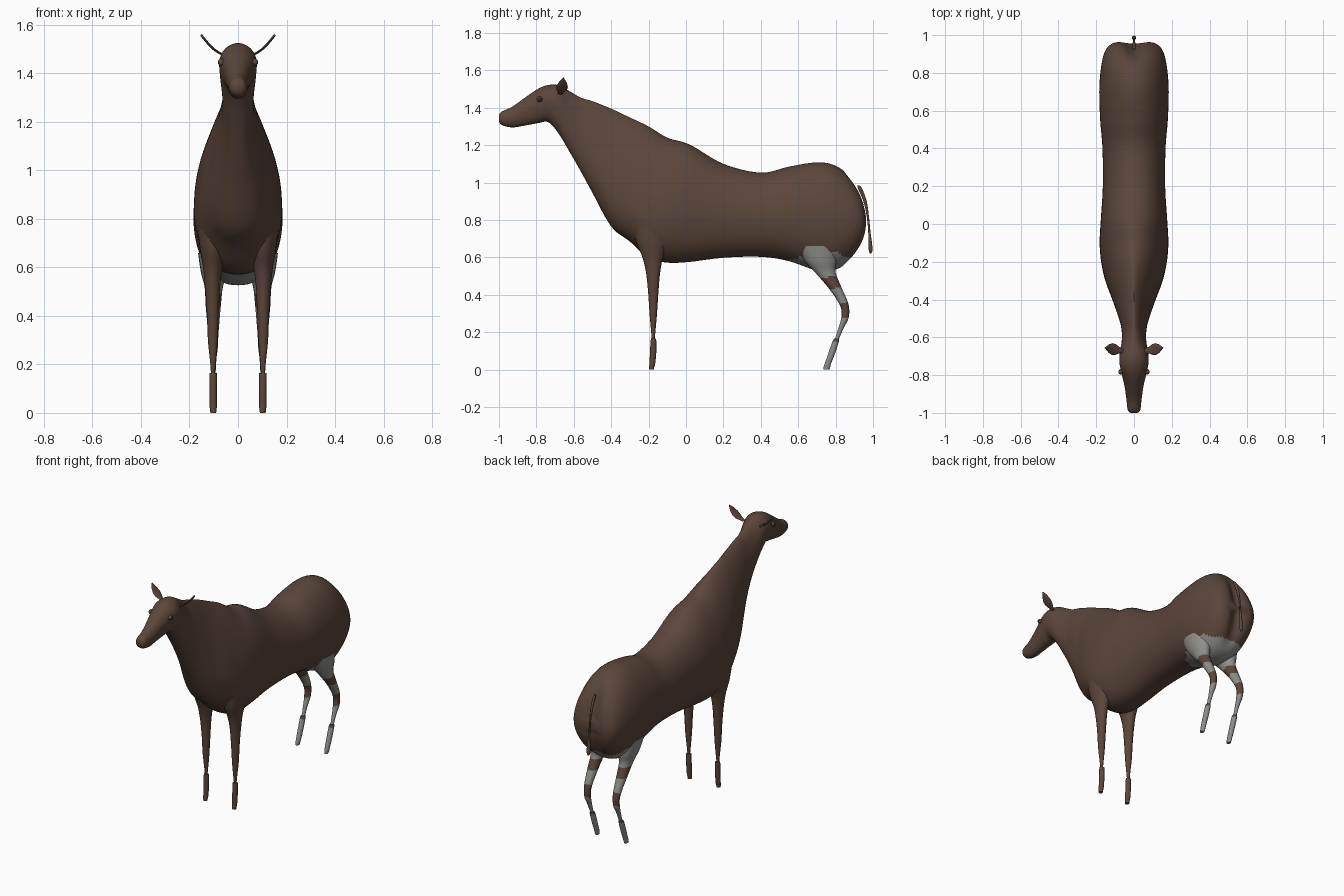
import bpy, bmesh, math
from mathutils import Vector


def mat(name, rgb):
    m = bpy.data.materials.new(name)
    m.diffuse_color = (*rgb, 1)
    return m


BROWN = mat("brown coat", (0.105, 0.062, 0.044))
GREY = mat("pale grey marking", (0.27, 0.27, 0.255))
DARK = mat("dark eye", (0.03, 0.02, 0.016))


def smooth_rows(rows, n):
    """Catmull-Rom interpolation of table rows, n steps per span."""
    out = []
    for i in range(len(rows) - 1):
        p0, p1, p2, p3 = (rows[max(0, min(len(rows) - 1, i + k))] for k in (-1, 0, 1, 2))
        for j in range(n):
            t = j / n
            out.append([0.5 * (2 * b + (c - a) * t + (2 * a - 5 * b + 4 * c - d) * t * t
                               + (3 * b - a - 3 * c + d) * t ** 3)
                        for a, b, c, d in zip(p0, p1, p2, p3)])
    return out + [list(rows[-1])]


def loft(name, rings, rule=None, angle=50):
    """Skin a list of closed rings; rule(face centre) is True where grey."""
    bm = bmesh.new()
    vs = [[bm.verts.new(p) for p in r] for r in rings]
    n = len(vs[0])
    for a, b in zip(vs, vs[1:]):
        for i in range(n):
            bm.faces.new((a[i], a[(i + 1) % n], b[(i + 1) % n], b[i]))
    for end in (vs[0], vs[-1]):
        c = bm.verts.new(sum((v.co for v in end), Vector()) / n)
        for i in range(n):
            bm.faces.new((end[i], end[(i + 1) % n], c))
    bmesh.ops.recalc_face_normals(bm, faces=bm.faces)
    for f in bm.faces:
        f.smooth = True
        if rule and rule(f.calc_center_median()):
            f.material_index = 1
    me = bpy.data.meshes.new(name)
    bm.to_mesh(me)
    bm.free()
    me.materials.append(BROWN)
    me.materials.append(GREY)
    ob = bpy.data.objects.new(name, me)
    bpy.context.collection.objects.link(ob)
    bpy.ops.object.select_all(action='DESELECT')
    ob.select_set(True)
    bpy.context.view_layer.objects.active = ob
    bpy.ops.object.shade_smooth_by_angle(angle=math.radians(angle))
    return ob


# Head, neck and trunk: y, top z, bottom z, half width, height fraction of widest point
BODY = [(-1.0, 1.362, 1.328, 0.018, .5), (-0.985, 1.38, 1.308, 0.033, .5),
        (-0.93, 1.405, 1.295, 0.04, .5), (-0.86, 1.455, 1.305, 0.05, .55),
        (-0.79, 1.502, 1.318, 0.066, .6), (-0.735, 1.522, 1.322, 0.077, .6),
        (-0.68, 1.52, 1.26, 0.075, .6), (-0.62, 1.487, 1.16, 0.065, .5),
        (-0.56, 1.453, 1.055, 0.066, .4), (-0.5, 1.435, 0.945, 0.08, .35),
        (-0.4, 1.395, 0.765, 0.115, .3), (-0.3, 1.348, 0.685, 0.152, .3),
        (-0.2, 1.3, 0.598, 0.174, .33), (-0.1, 1.24, 0.572, 0.182, .4),
        (0.02, 1.203, 0.576, 0.176, .45), (0.2, 1.1, 0.598, 0.165, .48),
        (0.4, 1.053, 0.603, 0.167, .48), (0.55, 1.085, 0.58, 0.179, .48),
        (0.7, 1.108, 0.53, 0.184, .48), (0.8, 1.09, 0.535, 0.178, .48),
        (0.88, 1.03, 0.585, 0.165, .48), (0.93, 0.96, 0.645, 0.145, .48),
        (0.955, 0.89, 0.7, 0.115, .48), (0.965, 0.84, 0.75, 0.08, .48)]
rings = []
for y, zt, zb, hw, f in smooth_rows(BODY, 6):
    zc = zb + (zt - zb) * f
    pinch = 1 + 0.5 * math.exp(-((y + 0.35) / 0.2) ** 2)
    ring = []
    for i in range(72):
        a = 2 * math.pi * i / 72
        c, s = math.cos(a), math.sin(a)
        power = pinch if s > 0 else 0.85
        x = hw * math.copysign(abs(c) ** power, c)
        z = zc + s * ((zt - zc) if s > 0 else (zc - zb))
        # cleft between the buttocks
        cleft = 0.035 * max(0, min(1, (y - 0.84) / 0.1)) * math.exp(-(x / 0.045) ** 2)
        ring.append((x, y - cleft, z))
    rings.append(ring)


def haunch_patch(c):
    top = 0.628 - 1.2 * (c.y - 0.74) ** 2 + 0.006 * math.sin(c.y * 50)
    return 0.46 < c.y < 0.9 and c.z < top


loft("head_neck_and_body", rings, haunch_patch)

# Legs: z, y, x, half width in x, half depth in y
FRONT = [(0.78, -0.185, 0.1, 0.07, 0.1), (0.68, -0.18, 0.102, 0.056, 0.085),
         (0.6, -0.178, 0.104, 0.04, 0.055), (0.52, -0.176, 0.105, 0.031, 0.038),
         (0.42, -0.175, 0.104, 0.025, 0.028), (0.3, -0.175, 0.104, 0.02, 0.02),
         (0.22, -0.175, 0.103, 0.013, 0.013), (0.165, -0.175, 0.103, 0.008, 0.008)]
FRONT_FOOT = [(0.165, -0.174, 0.102, 0.013, 0.012), (0.155, -0.174, 0.102, 0.016, 0.015),
              (0.09, -0.176, 0.102, 0.016, 0.017), (0.03, -0.18, 0.102, 0.015, 0.015),
              (0.018, -0.183, 0.102, 0.014, 0.014), (0.0, -0.184, 0.102, 0.012, 0.013)]
HIND = [(0.66, 0.7, 0.095, 0.07, 0.11), (0.58, 0.72, 0.098, 0.055, 0.085),
        (0.52, 0.745, 0.1, 0.038, 0.055), (0.44, 0.795, 0.102, 0.031, 0.036),
        (0.37, 0.835, 0.102, 0.025, 0.027), (0.32, 0.852, 0.102, 0.021, 0.021),
        (0.27, 0.848, 0.102, 0.019, 0.019), (0.22, 0.828, 0.102, 0.013, 0.014),
        (0.15, 0.802, 0.102, 0.009, 0.01)]
HIND_FOOT = [(0.165, 0.805, 0.102, 0.013, 0.013), (0.15, 0.8, 0.102, 0.016, 0.017),
             (0.09, 0.78, 0.102, 0.016, 0.018), (0.03, 0.758, 0.102, 0.014, 0.017),
             (0.015, 0.754, 0.102, 0.012, 0.018), (0.0, 0.75, 0.102, 0.01, 0.015)]


def tube(name, rows, side, rule=None, n=8):
    rings = [[(side * x + rx * math.cos(a), y + ry * math.sin(a), z)
              for a in (2 * math.pi * i / 24 for i in range(24))]
             for z, y, x, rx, ry in smooth_rows(rows, n)]
    return loft(name, rings, rule)


def hind_stripes(c):
    # bands tilt slightly with the leg
    h = c.z - 0.25 * (c.y - 0.8)
    return 0.505 < h or 0.345 < h < 0.435 or h < 0.265


for side, word in ((-1, "left"), (1, "right")):
    tube(word + "_front_leg", FRONT, side)
    tube(word + "_front_foot", FRONT_FOOT, side)
    tube(word + "_hind_leg", HIND, side, hind_stripes)
    tube(word + "_hind_foot", HIND_FOOT, side, lambda c: c.z < 0.148)

    # Leaf-shaped ears pointing up and out
    base, tip = Vector((side * 0.06, -0.672, 1.475)), Vector((side * 0.152, -0.655, 1.558))
    axis = (tip - base).normalized()
    wide = axis.cross(Vector((side, 0, -1))).normalized()
    thick = axis.cross(wide)
    rings = []
    for t, w in ((0, .012), (.2, .017), (.4, .028), (.6, .031), (.8, .022), (.93, .01), (1, .002)):
        c = base.lerp(tip, t) + Vector((0, 0, -0.012 * math.sin(math.pi * t)))
        rings.append([c + wide * w * math.cos(a) + thick * 0.005 * math.sin(a)
                      for a in (2 * math.pi * i / 16 for i in range(16))])
    loft(word + "_ear", rings)

    # Eyes
    bpy.ops.mesh.primitive_uv_sphere_add(segments=20, ring_count=12, radius=0.015,
                                         location=(side * 0.068, -0.782, 1.445))
    eye = bpy.context.object
    eye.name = word + "_eye"
    eye.data.materials.append(BROWN)
    eye.data.materials.append(DARK)
    for f in eye.data.polygons:
        f.use_smooth = True
        f.material_index = int(f.center.x * side > 0.011)

# Tail with a small tuft
TAIL = [(0.985, 0.922, 0, .005, .007), (0.965, 0.932, 0, .008, .011),
        (0.9, 0.957, 0, .007, .009), (0.82, 0.972, 0, .005, .006),
        (0.74, 0.98, 0, .006, .006), (0.68, 0.985, 0, .011, .009),
        (0.64, 0.987, 0, .011, .01), (0.622, 0.987, 0, .004, .005)]
tube("tail", TAIL, 1)
